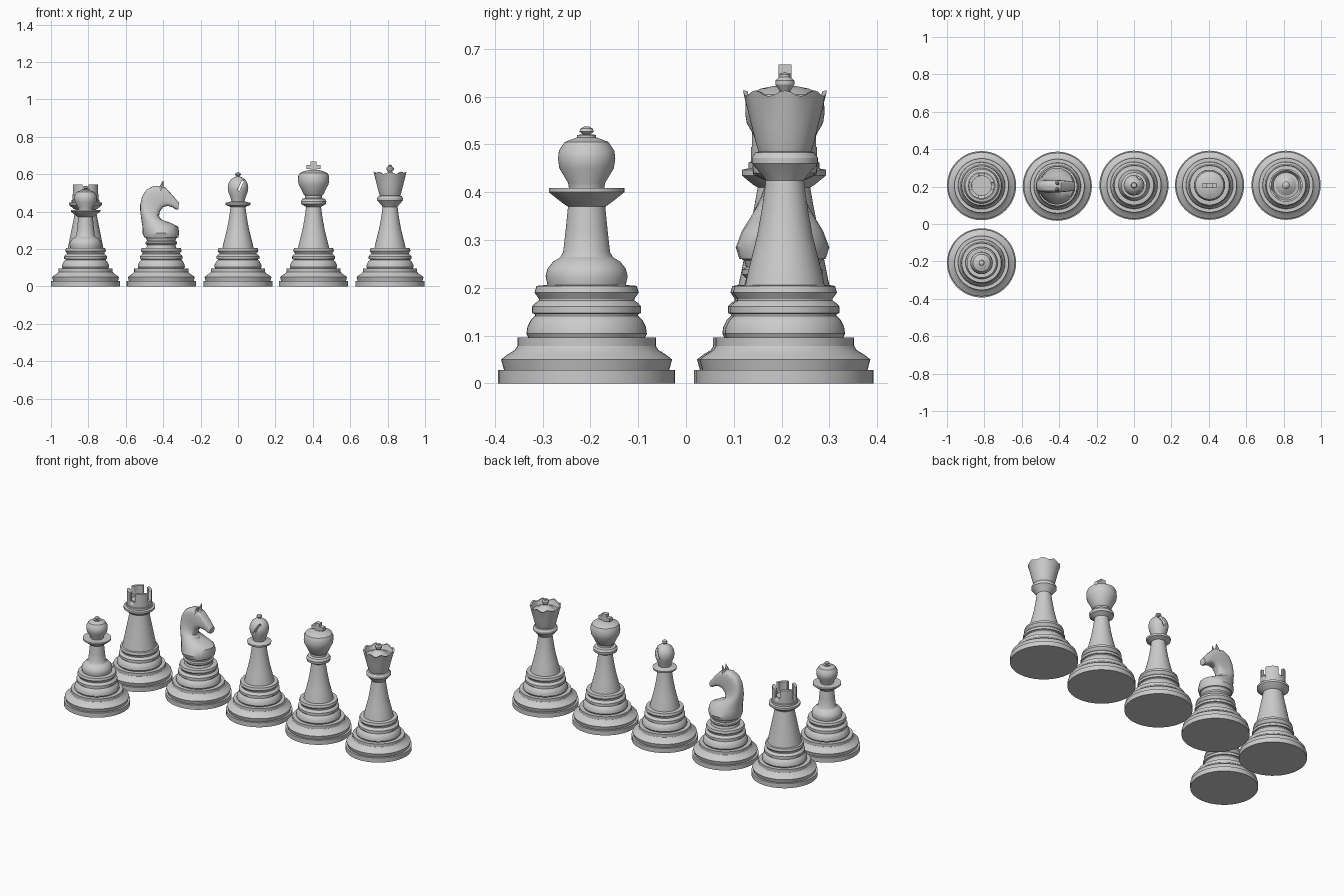
import bpy, bmesh, math
from mathutils import Matrix

SEG = 48


def finish(bm, name, loc, angle=28):
    bmesh.ops.recalc_face_normals(bm, faces=bm.faces)
    me = bpy.data.meshes.new(name)
    bm.to_mesh(me)
    bm.free()
    ob = bpy.data.objects.new(name, me)
    bpy.context.collection.objects.link(ob)
    ob.location = loc
    bpy.ops.object.select_all(action='DESELECT')
    ob.select_set(True)
    bpy.context.view_layer.objects.active = ob
    bpy.ops.object.shade_smooth_by_angle(angle=math.radians(angle))
    return ob


def skin(bm, rings):
    for a, b in zip(rings, rings[1:]):
        n = max(len(a), len(b))
        for i in range(n):
            j = (i + 1) % n
            if len(a) == 1:
                bm.faces.new((a[0], b[i], b[j]))
            elif len(b) == 1:
                bm.faces.new((a[i], a[j], b[0]))
            else:
                bm.faces.new((a[i], a[j], b[j], b[i]))


def lathe(name, profile, loc, scallop=False):
    bm = bmesh.new()
    rings = []
    for r, z in profile:
        ring = []
        for i in range(SEG if r > 0 else 1):
            a = math.tau * i / SEG
            dz = 0.006 * math.cos(8 * a) if scallop and z > .6 and r > .06 else 0
            ring.append(bm.verts.new((r * math.cos(a), r * math.sin(a), z + dz)))
        rings.append(ring)
    skin(bm, rings)
    return finish(bm, name, loc)


def box(name, size, loc, rot_y=0):
    bm = bmesh.new()
    m = Matrix.Rotation(rot_y, 4, 'Y') @ Matrix.Diagonal((*size, 1))
    bmesh.ops.create_cube(bm, size=1, matrix=m)
    return finish(bm, name, loc)


def cut(ob, cutter):
    mod = ob.modifiers.new("cut", 'BOOLEAN')
    mod.operation = 'DIFFERENCE'
    mod.solver = 'EXACT'
    mod.object = cutter
    cutter.hide_render = True
    bpy.context.view_layer.objects.active = ob
    bpy.ops.object.modifier_apply(modifier=mod.name)
    bpy.data.objects.remove(cutter)


# Shared stepped base and curved stem
BASE = [(0, 0), (.185, 0), (.185, .028), (.173, .028), (.179, .05), (.166, .06),
        (.15, .07), (.145, .078), (.145, .096), (.122, .096), (.126, .104),
        (.124, .118), (.117, .132), (.108, .141), (.108, .145), (.114, .147),
        (.114, .161), (.108, .168), (.1, .173), (.1, .177), (.109, .19),
        (.105, .204)]
STEM = [(.083, .206), (.078, .23), (.068, .27), (.058, .31), (.049, .36),
        (.043, .40), (.04, .425)]

PAWN = BASE + [(.082, .206), (.086, .224), (.082, .24), (.07, .255), (.055, .264),
               (.049, .275), (.044, .32), (.039, .37), (.05, .377), (.079, .4),
               (.079, .409), (.037, .409), (.039, .42), (.057, .45), (.06, .47),
               (.058, .487), (.046, .505), (.02, .515), (.02, .52), (.008, .521),
               (.015, .527), (.013, .533), (.006, .537), (0, .538)]
ROOK = BASE + [(.095, .206), (.09, .23), (.076, .3), (.062, .37), (.055, .41),
               (.065, .416), (.088, .435), (.088, .447), (.074, .45), (.074, .462),
               (.069, .464), (.069, .545), (.052, .545), (.052, .482), (0, .482)]
BISHOP = BASE + STEM + [(.048, .428), (.066, .436), (.068, .447), (.05, .45),
                        (.035, .455), (.04, .475), (.052, .505), (.055, .53),
                        (.051, .55), (.04, .57), (.022, .583), (.01, .588),
                        (.01, .591), (.016, .598), (.013, .606), (0, .611)]
KING = BASE + STEM + [(.048, .43), (.066, .44), (.068, .455), (.06, .468),
                      (.045, .472), (.045, .485), (.055, .495), (.066, .52),
                      (.08, .545), (.083, .565), (.082, .59), (.075, .605),
                      (.05, .617), (.025, .622), (0, .623)]
QUEEN = BASE + STEM + [(.048, .436), (.069, .46), (.069, .472), (.062, .483),
                       (.055, .485), (.06, .5), (.07, .54), (.082, .588),
                       (.088, .607), (.079, .606), (.068, .58), (.055, .582),
                       (.035, .597), (.015, .606), (.011, .612), (.02, .625),
                       (.02, .634), (.011, .641), (.011, .646), (0, .652)]

Y = .207
lathe("pawn", PAWN, (-.815, -.208, 0))

# Rook with four slots in the parapet
rook = lathe("rook", ROOK, (-.815, .205, 0))
cut(rook, box("slot_x", (.3, .034, .1), (-.815, .205, .545)))
cut(rook, box("slot_y", (.034, .3, .1), (-.815, .205, .545)))

# Bishop with slanted slot in the head
bishop = lathe("bishop", BISHOP, (0, Y, 0))
cut(bishop, box("mitre_slot", (.011, .2, .06), (.014, Y, .538), math.radians(25)))

# King with cross
lathe("king", KING, (.404, Y, 0))
box("cross_upright", (.031, .027, .055), (.404, Y, .6395))
box("cross_arms", (.076, .0265, .022), (.404, Y, .638))

lathe("queen", QUEEN, (.813, Y, 0), scallop=True)

# Knight: round pedestal, lofted neck and head, ears
KX, KY = -.41, .202
lathe("knight_base", BASE + [(.08, .206), (.076, .22), (.084, .228), (.084, .238),
                             (.076, .243), (.08, .256), (.09, .264), (0, .268)],
      (KX, KY, 0))
# back x, back z, front x, front z, half thickness, roundness
SECTIONS = [(-.09, .26, .09, .26, .09, 1), (-.1, .283, .096, .286, .098, 1),
            (-.101, .318, .09, .32, .085, 1), (-.108, .365, .05, .34, .064, .9),
            (-.113, .405, .002, .356, .047, .8), (-.113, .435, -.012, .375, .037, .7),
            (-.104, .478, -.008, .4, .033, .6), (-.082, .515, .01, .424, .033, .55),
            (-.04, .538, .035, .43, .033, .55), (.02, .53, .058, .424, .03, .55),
            (.06, .488, .076, .412, .027, .6), (.095, .445, .09, .41, .022, .7)]
bm = bmesh.new()
rings = []
for bx, bz, fx, fz, h, p in SECTIONS:
    ring = []
    for i in range(24):
        c, s = math.cos(math.tau * i / 24), math.sin(math.tau * i / 24)
        t = .5 + .5 * math.copysign(abs(c) ** p, c)
        y = h * math.copysign(abs(s) ** p, s)
        ring.append(bm.verts.new((bx + (fx - bx) * t, y, bz + (fz - bz) * t)))
    rings.append(ring)
skin(bm, rings)
bm.faces.new(rings[0])
bm.faces.new(rings[-1])
finish(bm, "knight_head", (KX, KY, 0), 35)

for side in (-1, 1):
    bm = bmesh.new()
    bmesh.ops.create_cone(bm, cap_ends=True, segments=8, radius1=.017, radius2=.002,
                          depth=.055, matrix=Matrix.Rotation(.25, 4, 'Y'))
    finish(bm, "knight_ear", (KX + .002, KY + side * .016, .536))
